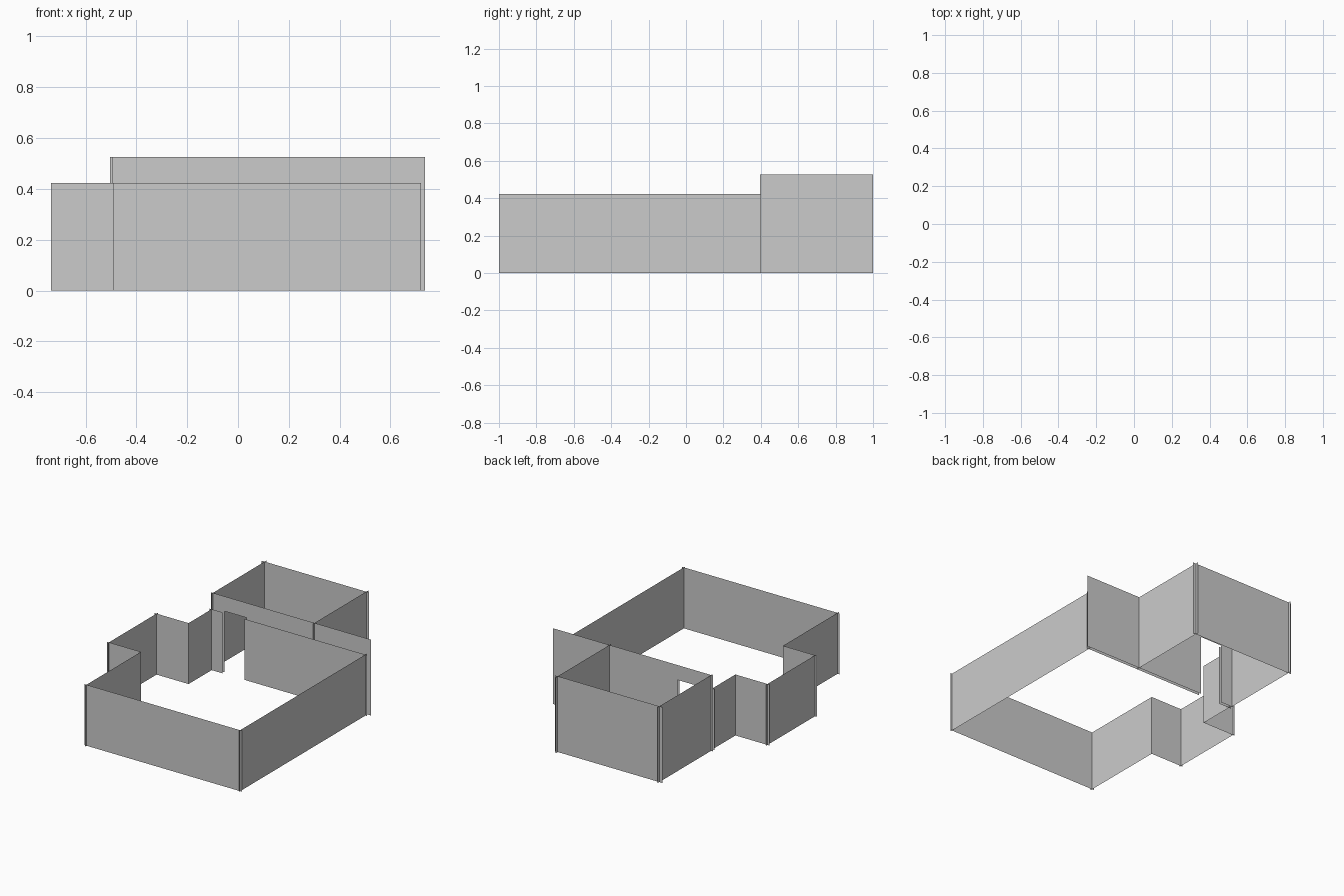
import bpy

if "Cube" in bpy.data.objects:
    bpy.data.objects.remove(bpy.data.objects["Cube"])

LOW, TALL = 0.423, 0.526   # wall heights
DOOR = (-0.39, -0.22)      # doorway range in x


def walls(name, runs):
    """Thin upright panels; each run is (x0, y0, x1, y1, bottom, top)."""
    verts, faces = [], []
    for x0, y0, x1, y1, bottom, top in runs:
        n = len(verts)
        verts += [(x0, y0, bottom), (x1, y1, bottom), (x1, y1, top), (x0, y0, top)]
        faces.append((n, n + 1, n + 2, n + 3))
    mesh = bpy.data.meshes.new(name)
    mesh.from_pydata(verts, [], faces)
    obj = bpy.data.objects.new(name, mesh)
    bpy.context.collection.objects.link(obj)
    return obj


def along_x(y, x0, x1, top, bottom=0.0):
    return (x0, y, x1, y, bottom, top)


def along_y(x, y0, y1, top, bottom=0.0):
    return (x, y0, x, y1, bottom, top)


# Low main room; panels run slightly past the outer corners
walls("main_front_wall", [along_x(-0.985, -0.49, 0.72, LOW)])
walls("main_right_wall", [along_y(0.706, -1.0, 0.40, LOW)])
walls("main_left_walls", [along_y(-0.474, -1.0, -0.387, LOW),
                          along_y(-0.474, 0.135, 0.40, LOW)])
walls("main_back_wall", [along_x(0.388, -0.49, DOOR[0], LOW),
                         along_x(0.388, DOOR[1], 0.72, LOW)])

# Side bay on the left of the main room
walls("bay_walls", [along_x(-0.387, -0.735, -0.474, LOW),
                    along_y(-0.72, -0.40, 0.15, LOW),
                    along_x(0.135, -0.735, -0.474, LOW)])

# Tall rear room, with a doorway and lintel in its front wall
walls("rear_room_front_wall", [along_x(0.41, -0.495, DOOR[0], TALL),
                               along_x(0.41, DOOR[1], 0.735, TALL),
                               along_x(0.41, *DOOR, TALL, LOW)])
walls("rear_room_side_walls", [along_y(x, 0.395, 1.0, TALL) for x in (-0.48, 0.30)])
walls("rear_room_back_wall", [along_x(0.978, -0.503, 0.322, TALL)])
